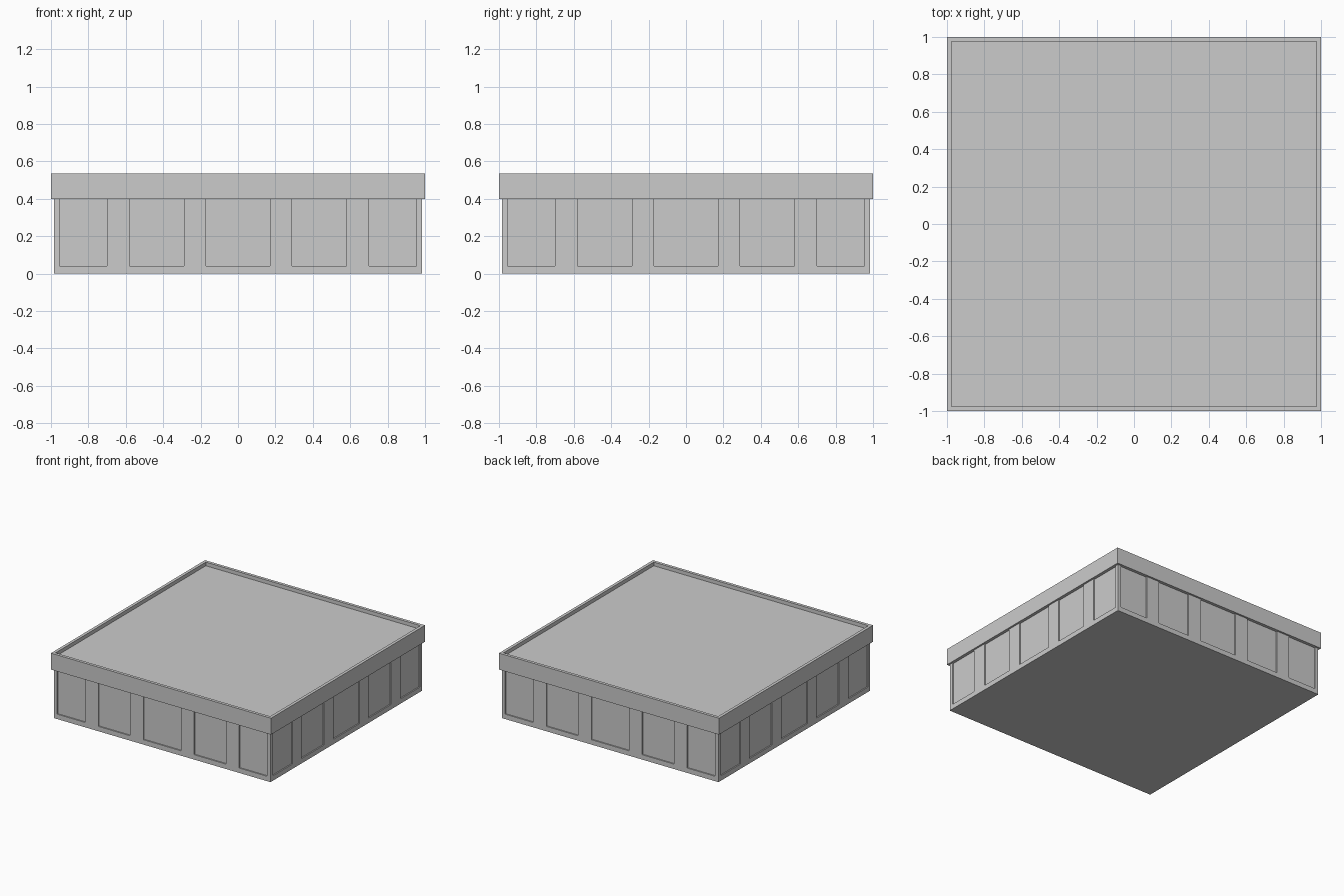
import bpy, bmesh
from math import pi
from mathutils import Matrix

if "Cube" in bpy.data.objects:
    bpy.data.objects.remove(bpy.data.objects["Cube"])

OUT = 0.985      # outer wall face
CORE = 0.975     # recessed panel face
WALL_H = 0.40
TOP = 0.535
SILL = 0.04


def new_object(name, bm):
    mesh = bpy.data.meshes.new(name)
    bm.to_mesh(mesh)
    bm.free()
    ob = bpy.data.objects.new(name, mesh)
    bpy.context.collection.objects.link(ob)
    return ob


def add_box(bm, x0, x1, y0, y1, z0, z1):
    size = Matrix.Diagonal((x1 - x0, y1 - y0, z1 - z0, 1))
    move = Matrix.Translation(((x0 + x1) / 2, (y0 + y1) / 2, (z0 + z1) / 2))
    return bmesh.ops.create_cube(bm, size=1, matrix=move @ size)["verts"]


# Wall core, whose faces are the recessed panels
bm = bmesh.new()
add_box(bm, -CORE, CORE, -CORE, CORE, SILL, WALL_H)
new_object("wall_core", bm)

# Plinth along the ground
bm = bmesh.new()
add_box(bm, -OUT, OUT, -OUT, OUT, 0, SILL)
new_object("plinth", bm)

# Corner posts
bm = bmesh.new()
for sx in (-1, 1):
    for sy in (-1, 1):
        xs = sorted((sx * 0.955, sx * OUT))
        ys = sorted((sy * 0.955, sy * OUT))
        add_box(bm, *xs, *ys, SILL, WALL_H)
new_object("corner_posts", bm)

# Shallow pilasters, four on each side
bm = bmesh.new()
for side in range(4):
    turn = Matrix.Rotation(side * pi / 2, 3, 'Z')
    for x in (-0.64, -0.23, 0.23, 0.64):
        verts = add_box(bm, x - 0.06, x + 0.06, -OUT, -CORE, SILL, WALL_H)
        bmesh.ops.rotate(bm, verts=verts, cent=(0, 0, 0), matrix=turn)
new_object("pilasters", bm)

# Overhanging roof slab with a sunken top inside a thin parapet
bm = bmesh.new()
add_box(bm, -1, 1, -1, 1, WALL_H, TOP)
bm.normal_update()
top = [f for f in bm.faces if f.normal.z > 0.9]
bmesh.ops.inset_region(bm, faces=top, thickness=0.035)
floor = bmesh.ops.extrude_face_region(bm, geom=top)["geom"]
bmesh.ops.delete(bm, geom=top, context='FACES')
verts = [g for g in floor if isinstance(g, bmesh.types.BMVert)]
bmesh.ops.translate(bm, verts=verts, vec=(0, 0, -0.03))
bmesh.ops.recalc_face_normals(bm, faces=bm.faces)
new_object("roof_parapet", bm)
